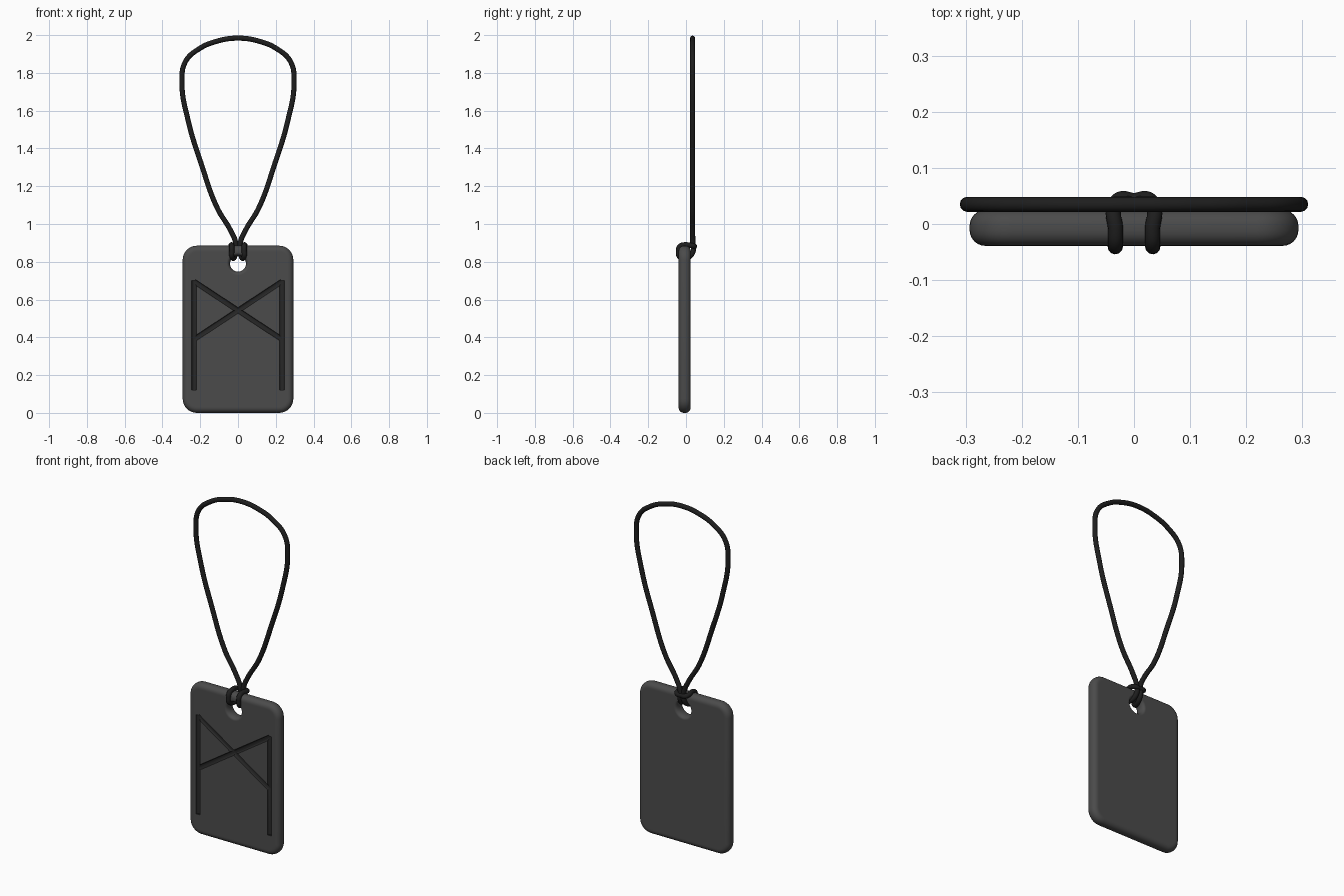
import bpy, bmesh, math
from mathutils import Vector

if "Cube" in bpy.data.objects:
    bpy.data.objects.remove(bpy.data.objects["Cube"])


def material(name, value):
    m = bpy.data.materials.new(name)
    m.diffuse_color = (*value, 1)
    m.use_nodes = True
    m.node_tree.nodes["Principled BSDF"].inputs["Base Color"].default_value = m.diffuse_color
    return m


slate = material("dark grey slate", (0.07, 0.07, 0.07))
black = material("black cord", (0.013, 0.013, 0.013))
groove_mat = material("groove shade", (0.02, 0.02, 0.02))

# Tablet dimensions
HALF_W, HEIGHT, CORNER = 0.293, 0.885, 0.075
FRONT, BACK, ROUND = -0.039, 0.025, 0.028
HOLE_Z, HOLE_R = 0.79, 0.042


def outline(inset):
    """Rounded rectangle in x, z, shrunk by inset."""
    pts = []
    r = CORNER - inset
    cx, z0, z1 = HALF_W - CORNER, CORNER, HEIGHT - CORNER
    for k, (x, z) in enumerate([(cx, z1), (-cx, z1), (-cx, z0), (cx, z0)]):
        for i in range(9):
            a = math.pi / 2 * (k + i / 8)
            pts.append((x + r * math.cos(a), z + r * math.sin(a)))
    return pts


def hole_outline(grow):
    r = HOLE_R + grow * 0.6
    return [(r * math.cos(i * math.tau / 40), HOLE_Z + r * math.sin(i * math.tau / 40))
            for i in range(40)]


# Rounded edge steps: (inset, y), with a flat border ring at each end
half = [(ROUND + 0.006, FRONT)]
for i in range(7):
    a = math.pi / 2 * i / 6
    half.append((ROUND * (1 - math.sin(a)), FRONT + ROUND * (1 - math.cos(a))))
steps = half + [(d, FRONT + BACK - y) for d, y in reversed(half)]

# Tablet: outer wall, hole wall, two filled faces
bm = bmesh.new()
caps = [[], []]
for shape in (outline, hole_outline):
    rings = [[bm.verts.new((x, y, z)) for x, z in shape(d)] for d, y in steps]
    n = len(rings[0])
    for a, b in zip(rings, rings[1:]):
        for i in range(n):
            j = (i + 1) % n
            bm.faces.new((a[i], a[j], b[j], b[i]))
    for cap, ring in zip(caps, (rings[0], rings[-1])):
        cap += [bm.edges.get((ring[i], ring[(i + 1) % n])) for i in range(n)]
for cap, ny in zip(caps, (-1, 1)):
    bmesh.ops.triangle_fill(bm, use_beauty=True, edges=cap, normal=(0, ny, 0))
bmesh.ops.recalc_face_normals(bm, faces=bm.faces)
mesh = bpy.data.meshes.new("tablet")
bm.to_mesh(mesh)
bm.free()
tablet = bpy.data.objects.new("tablet", mesh)
bpy.context.collection.objects.link(tablet)
for m in (slate, groove_mat):
    mesh.materials.append(m)

# Carved grooves: two uprights and two crossing braces
lines = []
for s in (-1, 1):
    lines.append(((s * 0.232, 0.12), (s * 0.232, 0.70)))
    lines.append(((s * 0.232, 0.695), (-s * 0.232, 0.39)))
for (x0, z0), (x1, z1) in lines:
    p, q = Vector((x0, FRONT - 0.002, z0)), Vector((x1, FRONT - 0.002, z1))
    bpy.ops.mesh.primitive_cylinder_add(vertices=16, radius=0.0135, depth=(q - p).length,
                                        location=(p + q) / 2)
    cutter = bpy.context.object
    cutter.name = "groove_cutter"
    cutter.hide_render = True
    cutter.rotation_euler = (q - p).to_track_quat('Z', 'Y').to_euler()
    for m in (slate, groove_mat):
        cutter.data.materials.append(m)
    for f in cutter.data.polygons:
        f.material_index = 1
    bpy.context.view_layer.objects.active = tablet
    mod = tablet.modifiers.new("groove", 'BOOLEAN')
    mod.operation, mod.solver, mod.object = 'DIFFERENCE', 'EXACT', cutter
    bpy.ops.object.modifier_apply(modifier=mod.name)
    bpy.data.objects.remove(cutter)

# Cord: left half of one closed path, from loop top through the hitch to the back bar
left = [(0, 0.035, 1.984), (-0.11, 0.035, 1.968), (-0.205, 0.035, 1.928),
        (-0.278, 0.035, 1.86), (-0.297, 0.035, 1.755), (-0.262, 0.035, 1.54),
        (-0.195, 0.035, 1.32), (-0.11, 0.035, 1.085), (-0.04, 0.035, 0.967),
        (-0.012, 0.036, 0.90), (-0.013, 0.036, 0.85), (-0.022, 0.0, 0.819),
        (-0.033, -0.036, 0.83), (-0.033, -0.04, 0.855), (-0.033, -0.034, 0.88),
        (-0.033, -0.008, 0.89), (-0.036, 0.028, 0.886), (-0.026, 0.044, 0.882),
        (0, 0.042, 0.88)]
path = left + [(-x, y, z) for x, y, z in reversed(left[1:-1])]
curve = bpy.data.curves.new("cord", 'CURVE')
curve.dimensions = '3D'
curve.bevel_depth = 0.0135
curve.bevel_resolution = 4
curve.resolution_u = 8
spline = curve.splines.new('BEZIER')
spline.bezier_points.add(len(path) - 1)
spline.use_cyclic_u = True
for bp, co in zip(spline.bezier_points, path):
    bp.co = co
    bp.handle_left_type = bp.handle_right_type = 'AUTO'
curve.materials.append(black)
cord = bpy.data.objects.new("cord", curve)
bpy.context.collection.objects.link(cord)

# Convert the cord and smooth both parts
bpy.ops.object.select_all(action='DESELECT')
cord.select_set(True)
bpy.context.view_layer.objects.active = cord
bpy.ops.object.convert(target='MESH')
for ob in (bpy.context.object, tablet):
    bpy.ops.object.select_all(action='DESELECT')
    ob.select_set(True)
    bpy.context.view_layer.objects.active = ob
    bpy.ops.object.shade_smooth_by_angle(angle=math.radians(35))
